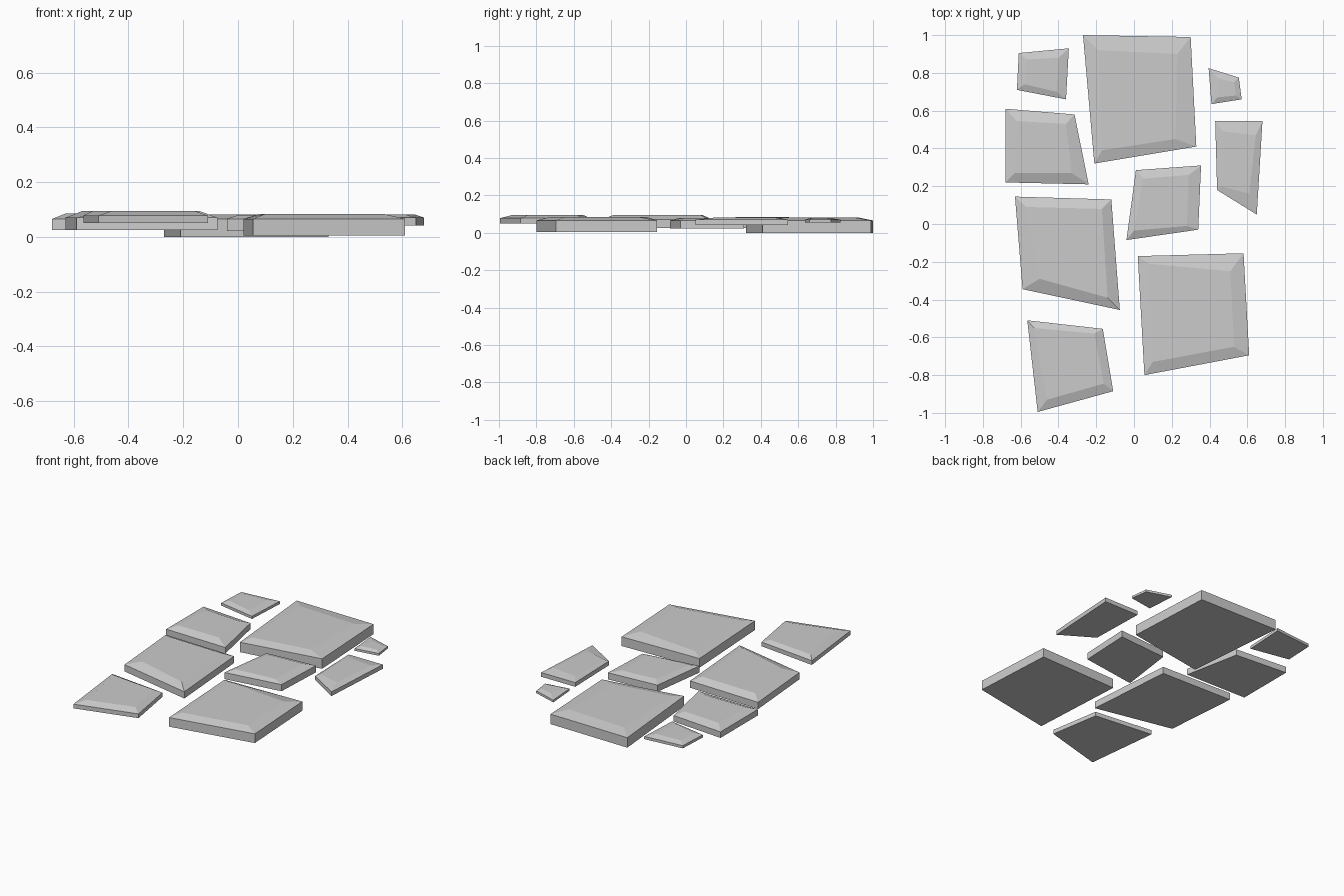
import bpy

def stone(name, outline, crown, bottom, shoulder, top):
    """Four-sided paving slab: straight sides, then a sloped bevel up to a smaller crown."""
    rings = [(outline, bottom), (outline, shoulder), (crown, top)]
    verts = [(x, y, z) for ring, z in rings for x, y in ring]
    faces = [(3, 2, 1, 0), (8, 9, 10, 11)]
    for r in (0, 4):
        for i in range(4):
            j = (i + 1) % 4
            faces.append((r + i, r + j, r + 4 + j, r + 4 + i))
    mesh = bpy.data.meshes.new(name)
    mesh.from_pydata(verts, [], faces)
    obj = bpy.data.objects.new(name, mesh)
    bpy.context.collection.objects.link(obj)
    return obj

# Corners run front left, front right, back right, back left
# Back row
stone("back_large_stone",
      [(-.21, .32), (.33, .41), (.30, .99), (-.27, 1.0)],
      [(-.17, .39), (.22, .45), (.23, .90), (-.19, .92)], 0, .066, .082)
stone("back_left_small_stone",
      [(-.62, .71), (-.36, .66), (-.345, .93), (-.61, .905)],
      [(-.58, .74), (-.41, .70), (-.40, .88), (-.57, .87)], .05, .068, .08)
stone("back_right_small_stone",
      [(.41, .635), (.57, .66), (.555, .775), (.395, .825)],
      [(.44, .67), (.54, .68), (.53, .75), (.45, .77)], .055, .07, .08)

# Middle row
stone("left_upper_stone",
      [(-.68, .22), (-.24, .21), (-.315, .58), (-.68, .61)],
      [(-.63, .27), (-.33, .27), (-.36, .53), (-.62, .545)], .025, .065, .085)
stone("right_stone",
      [(.44, .18), (.65, .05), (.68, .545), (.43, .545)],
      [(.46, .20), (.61, .16), (.645, .47), (.47, .49)], .042, .07, .082)
stone("centre_stone",
      [(-.04, -.085), (.34, -.03), (.355, .31), (.01, .285)],
      [(.0, -.035), (.28, -.01), (.29, .26), (.05, .24)], .022, .066, .08)

# Front row
stone("left_large_stone",
      [(-.59, -.345), (-.075, -.455), (-.12, .13), (-.63, .145)],
      [(-.50, -.29), (-.14, -.39), (-.17, .08), (-.57, .09)], .025, .07, .094)
stone("front_left_stone",
      [(-.51, -.995), (-.11, -.885), (-.165, -.555), (-.565, -.51)],
      [(-.46, -.93), (-.16, -.845), (-.21, -.58), (-.53, -.55)], .05, .078, .095)
stone("front_right_large_stone",
      [(.055, -.80), (.61, -.695), (.58, -.155), (.02, -.17)],
      [(.10, -.73), (.53, -.65), (.51, -.25), (.08, -.21)], .005, .066, .084)
